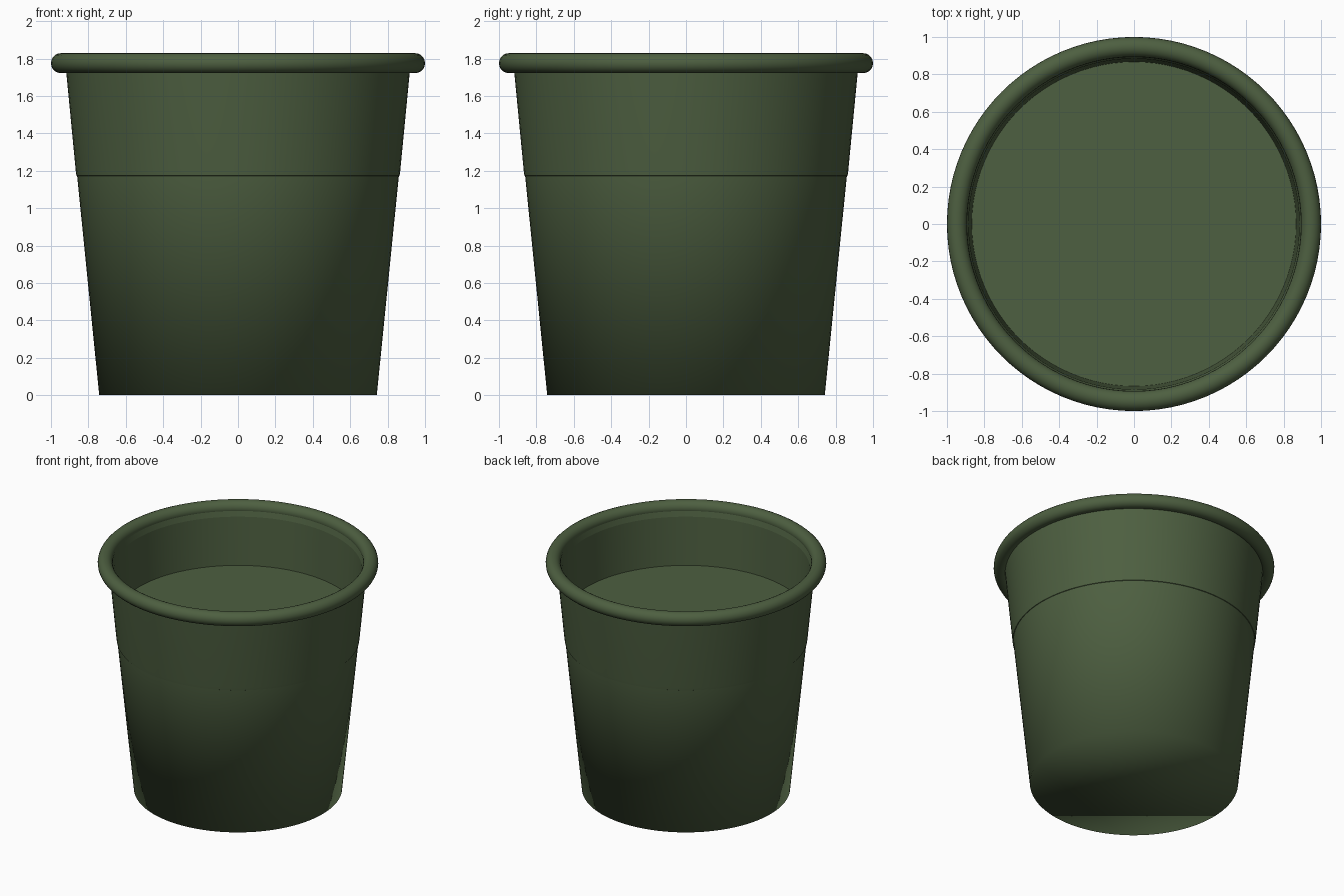
import bpy, bmesh, math

if "Cube" in bpy.data.objects:
    bpy.data.objects.remove(bpy.data.objects["Cube"])

SEG = 96

green = bpy.data.materials.new("dark green plastic")
green.diffuse_color = (0.075, 0.115, 0.052, 1)
green.use_nodes = True
green.node_tree.nodes["Principled BSDF"].inputs["Base Color"].default_value = green.diffuse_color


def lathe(name, profile, closed=False, cap=None, sharp=()):
    """Revolve (radius, height) points around z; cap is None, 'first' or 'last'."""
    bm = bmesh.new()
    rings = []
    for r, z in profile:
        rings.append([bm.verts.new((r * math.cos(2 * math.pi * k / SEG),
                                    r * math.sin(2 * math.pi * k / SEG), z))
                      for k in range(SEG)])
    pairs = list(zip(rings, rings[1:]))
    if closed:
        pairs.append((rings[-1], rings[0]))
    for a, b in pairs:
        for k in range(SEG):
            n = (k + 1) % SEG
            bm.faces.new((a[k], a[n], b[n], b[k]))
    if cap == 'first':
        bm.faces.new(rings[0][::-1])
    elif cap == 'last':
        bm.faces.new(rings[-1])
    for f in bm.faces:
        f.smooth = True
    for i in sharp:
        for k in range(SEG):
            bm.edges.get((rings[i][k], rings[i][(k + 1) % SEG])).smooth = False
    mesh = bpy.data.meshes.new(name)
    bm.to_mesh(mesh)
    bm.free()
    mesh.materials.append(green)
    obj = bpy.data.objects.new(name, mesh)
    bpy.context.collection.objects.link(obj)
    return obj


# Tapered outer wall with a slight step two thirds of the way up, base softly shaded
lathe("pot_wall", [(0.742, 0), (0.860, 1.172), (0.864, 1.174),
                   (0.867, 1.195), (0.920, 1.745)], cap='first', sharp=(1, 2))

# Rolled rim
R, r, zc = 0.9465, 0.0535, 1.7755
lathe("rolled_rim", [(R + r * math.cos(2 * math.pi * i / 20),
                      zc + r * math.sin(2 * math.pi * i / 20)) for i in range(20)],
      closed=True)

# Inner wall and the flat surface inside
lathe("inner_wall_and_floor", [(0.897, 1.775), (0.884, 1.725), (0.867, 1.35)],
      cap='last', sharp=(1, 2))
